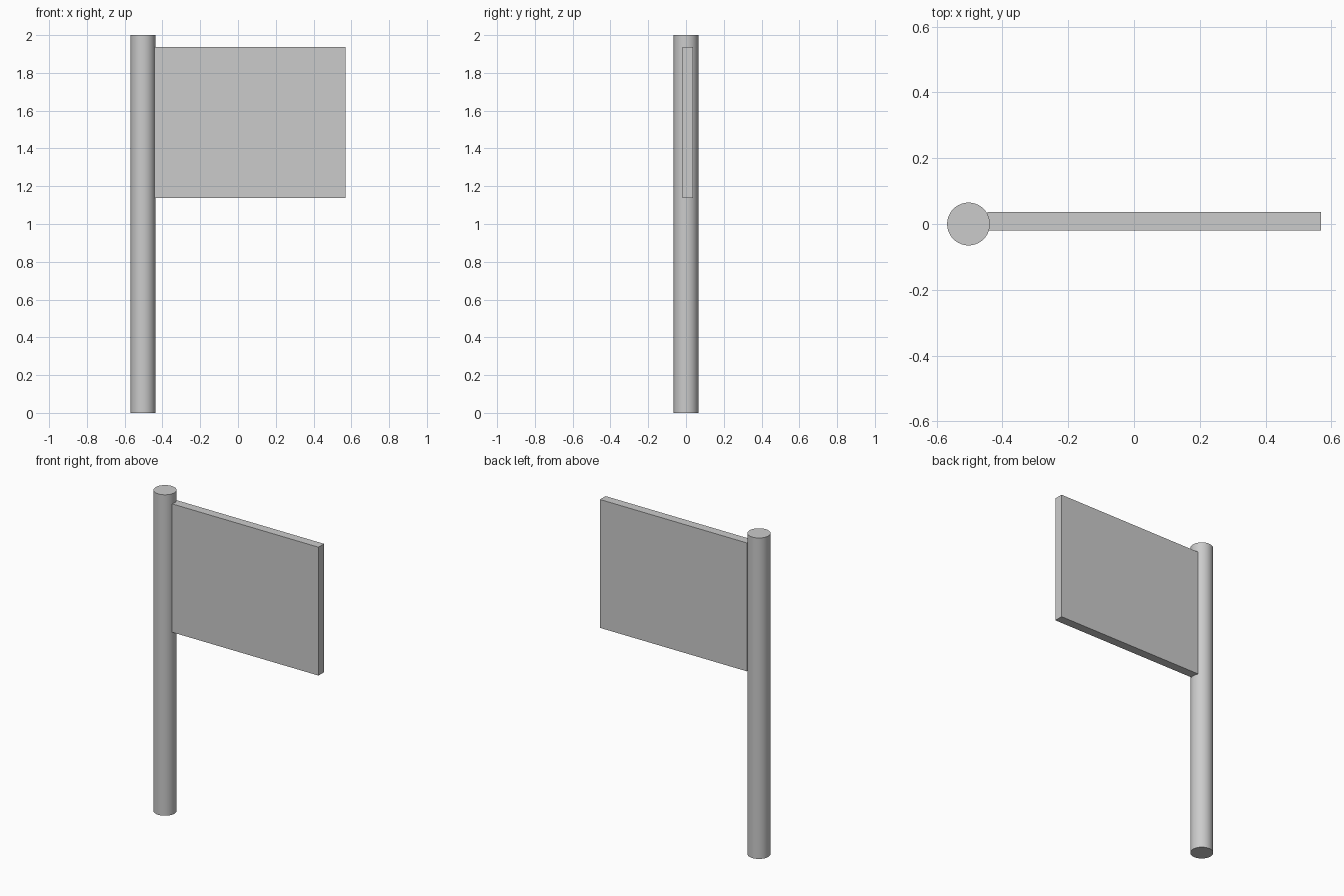
import bpy
import math

if "Cube" in bpy.data.objects:
    bpy.data.objects.remove(bpy.data.objects["Cube"])

# Round pole standing on the ground
bpy.ops.mesh.primitive_cylinder_add(vertices=64, radius=0.065, depth=2.0,
                                    location=(-0.503, 0, 1.0))
pole = bpy.context.object
pole.name = "pole"
bpy.ops.object.shade_smooth_by_angle(angle=math.radians(30))

# Flat flag panel, set slightly towards the back of the pole
x0, x1 = -0.446, 0.568
y0, y1 = -0.019, 0.036
z0, z1 = 1.137, 1.937
bpy.ops.mesh.primitive_cube_add(
    size=1, location=((x0 + x1) / 2, (y0 + y1) / 2, (z0 + z1) / 2))
flag = bpy.context.object
flag.name = "flag_panel"
flag.scale = (x1 - x0, y1 - y0, z1 - z0)
bpy.ops.object.transform_apply(location=False, rotation=False, scale=True)
